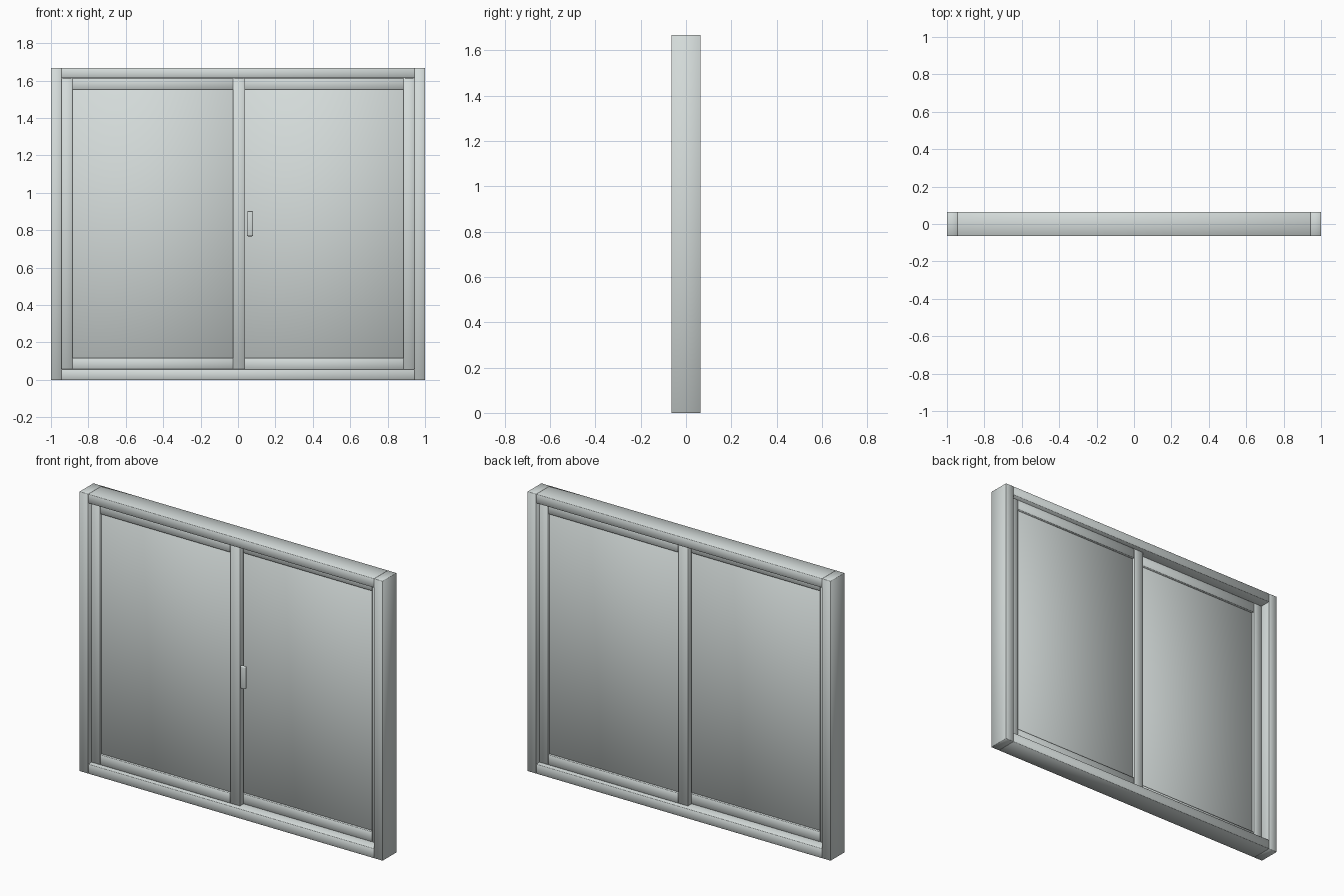
import bpy

cube = bpy.data.objects.get("Cube")
if cube:
    bpy.data.objects.remove(cube, do_unlink=True)

# One painted finish for the whole window
paint = bpy.data.materials.new("pale_grey_paint")
paint.use_nodes = True
colour = (0.66, 0.71, 0.70, 1)
paint.diffuse_color = colour
paint.node_tree.nodes["Principled BSDF"].inputs["Base Color"].default_value = colour


def box(name, x, y, z, rounding=0.001, segments=1):
    """Smooth-shaded box with softened edges between limits on each axis."""
    limits = (x, y, z)
    bpy.ops.mesh.primitive_cube_add(size=1)
    ob = bpy.context.object
    ob.name = name
    ob.location = [(a + b) / 2 for a, b in limits]
    ob.scale = [b - a for a, b in limits]
    bpy.ops.object.transform_apply(location=False, rotation=False, scale=True)
    bpy.ops.object.shade_smooth()
    ob.data.materials.append(paint)
    bevel = ob.modifiers.new("soft_edges", "BEVEL")
    bevel.width = rounding
    bevel.segments = segments


HEIGHT, DEPTH, BAR = 1.667, 0.065, 0.057
INNER = 1 - BAR
LOW, HIGH = BAR, HEIGHT - BAR + 0.003

# Outer frame: full-height jambs with head and sill between
depth = (-DEPTH, DEPTH)
box("right_jamb", (-1, -INNER), depth, (0, HEIGHT))
box("left_jamb", (INNER, 1), depth, (0, HEIGHT))
box("sill", (-INNER, INNER), depth, (0, LOW))
box("head", (-INNER, INNER), depth, (HIGH, HEIGHT))


def sash(name, turn):
    """Sliding sash; turn = -1 gives the half-turned one on the back track."""
    def part(label, x, y, z):
        if turn < 0:
            x, y = [(-b, -a) for a, b in (x, y)]
        box(f"{name}_{label}", x, y, z)

    track = (-0.035, 0)
    edge, meet_a, meet_b = -0.885, -0.027, 0.037
    rail_low, rail_high = LOW + 0.06, HIGH - 0.06
    part("outer_stile", (-INNER, edge), track, (LOW, HIGH))
    part("meeting_stile", (meet_a, meet_b), track, (LOW, HIGH))
    part("bottom_rail", (edge, meet_a), track, (LOW, rail_low))
    part("top_rail", (edge, meet_a), track, (rail_high, HIGH))
    part("pane", (edge, meet_a), (-0.022, -0.013), (rail_low, rail_high))


sash("front_sash", 1)
sash("back_sash", -1)

# Small rounded pull beside the meeting stile
box("handle", (0.048, 0.081), (-0.05, -0.032), (0.768, 0.902), 0.006, 3)
